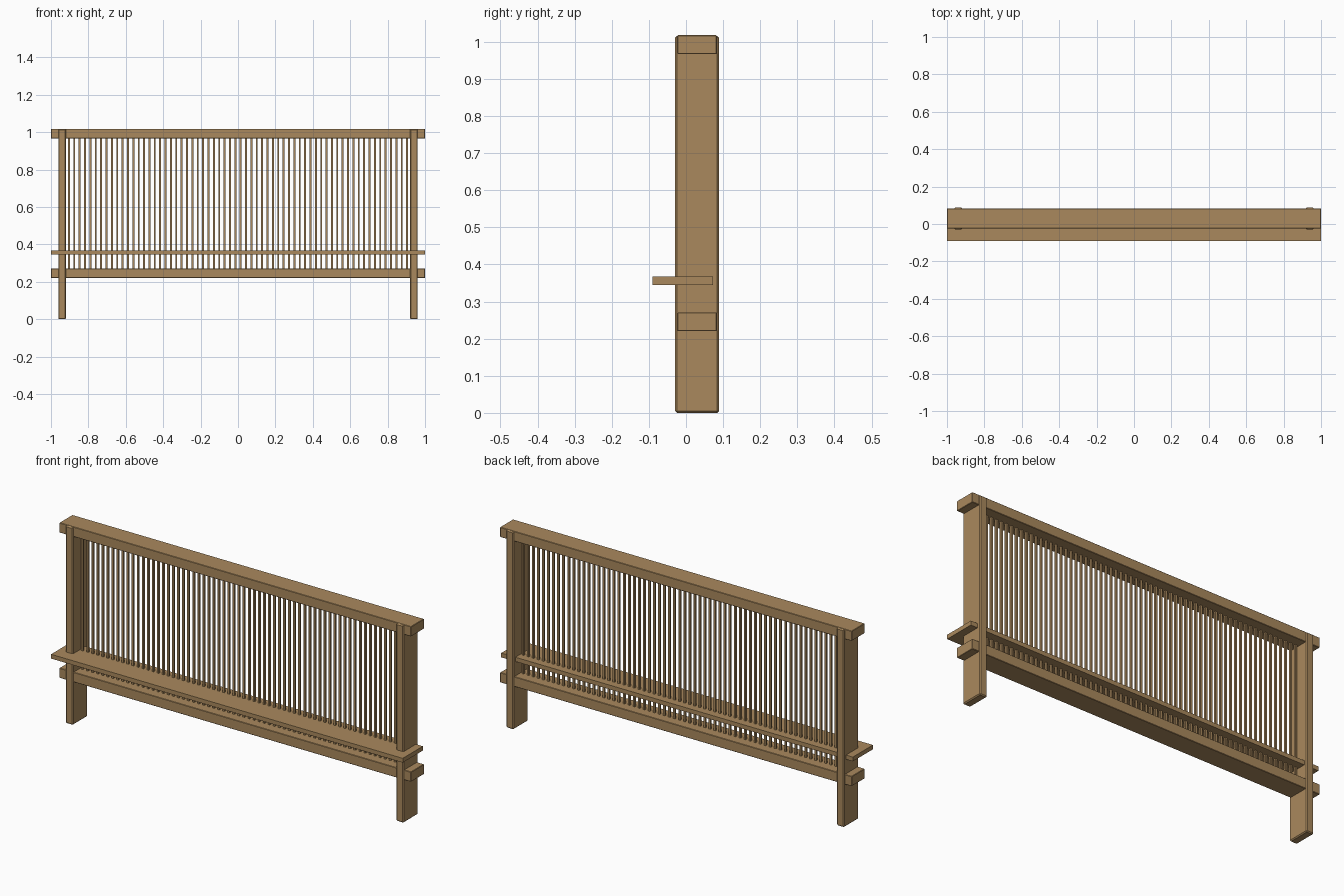
import bpy

if "Cube" in bpy.data.objects:
    bpy.data.objects.remove(bpy.data.objects["Cube"])

wood = bpy.data.materials.new("warm_wood")
wood.use_nodes = True
colour = (0.40, 0.25, 0.11, 1)
wood.diffuse_color = colour
wood.node_tree.nodes["Principled BSDF"].inputs["Base Color"].default_value = colour


def box(name, x, y, z, bevel=0.0):
    """Box spanning the given (min, max) ranges, with optional chamfered edges."""
    spans = (x, y, z)
    bpy.ops.mesh.primitive_cube_add(size=1, location=[(a + b) / 2 for a, b in spans])
    ob = bpy.context.object
    ob.name = name
    ob.scale = [b - a for a, b in spans]
    bpy.ops.object.transform_apply(location=False, rotation=False, scale=True)
    ob.data.materials.append(wood)
    if bevel:
        mod = ob.modifiers.new("chamfer", "BEVEL")
        mod.width = bevel
        mod.segments = 1
    return ob


# End posts
for side, cx in (("right", -0.94), ("left", 0.94)):
    box(side + "_post", (cx - 0.021, cx + 0.021), (-0.029, 0.089), (0, 1.016), 0.005)

# Horizontal rails and the projecting shelf
box("top_rail", (-1, 1), (-0.023, 0.083), (0.967, 1.018), 0.002)
box("bottom_rail", (-1, 1), (-0.023, 0.083), (0.22, 0.271), 0.002)
box("shelf", (-1, 1), (-0.09, 0.073), (0.345, 0.367))

# Thin vertical bars, evenly spaced between the posts
bar = box("bars", (-0.909, -0.899), (0.025, 0.035), (0.25, 0.99))
count = 64
array = bar.modifiers.new("row", "ARRAY")
array.count = count
array.use_relative_offset = False
array.use_constant_offset = True
array.constant_offset_displace = (1.808 / (count - 1), 0, 0)
